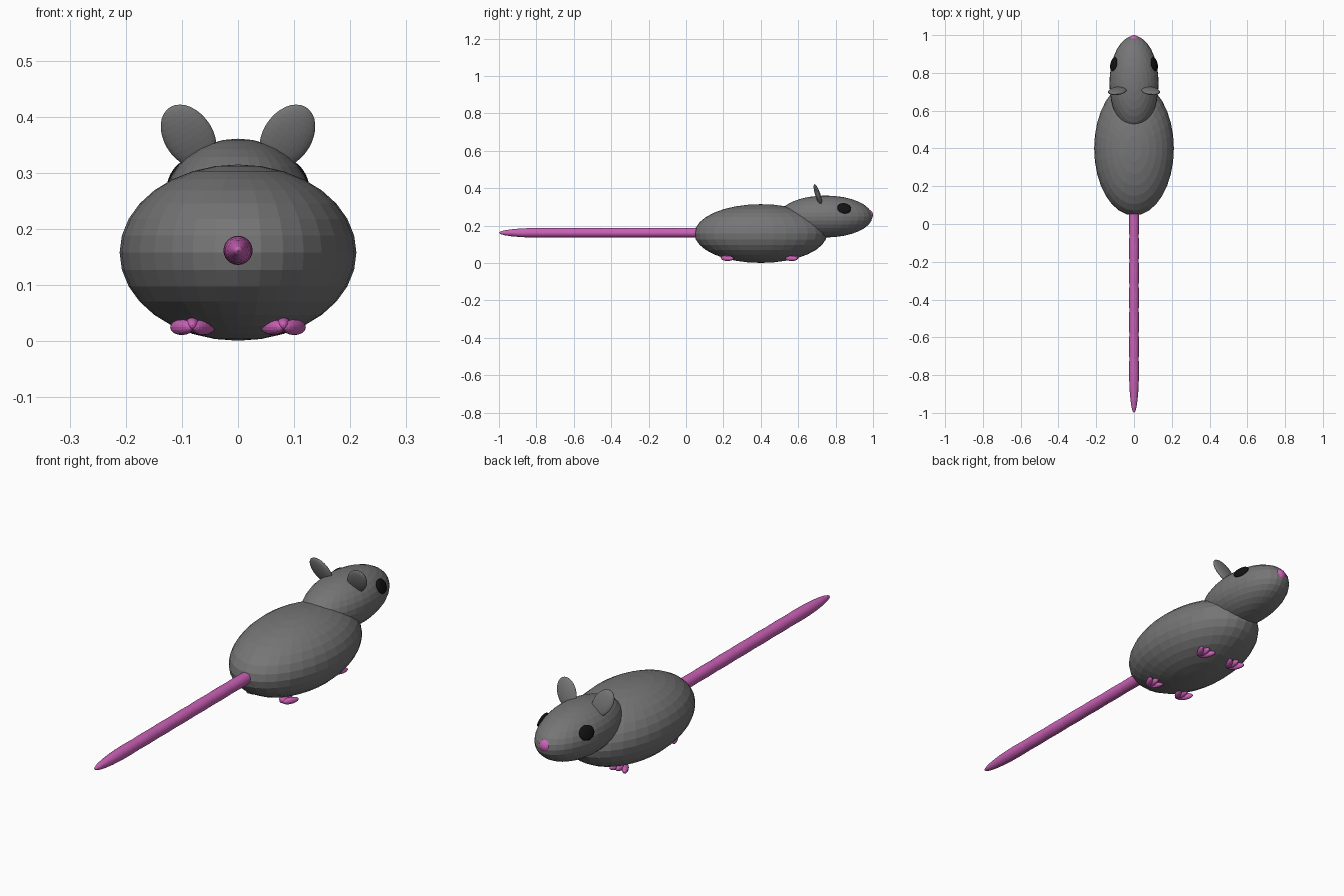
import bpy
import math
from mathutils import Matrix, Vector

if "Cube" in bpy.data.objects:
    bpy.data.objects.remove(bpy.data.objects["Cube"])


def material(name, color):
    m = bpy.data.materials.new(name)
    m.diffuse_color = (*color, 1)
    m.use_nodes = True
    m.node_tree.nodes["Principled BSDF"].inputs["Base Color"].default_value = m.diffuse_color
    return m


GREY = material("grey_fur", (0.18, 0.18, 0.18))
PINK = material("pink_skin", (0.6, 0.12, 0.47))
BLACK = material("black_eye", (0.006, 0.006, 0.006))


def ellipsoid(name, center, radii, mat, axes=None, segments=32, rings=16):
    """Flat-faced ellipsoid; axes is an optional 3x3 rotation."""
    bpy.ops.mesh.primitive_uv_sphere_add(segments=segments, ring_count=rings, radius=1)
    ob = bpy.context.object
    ob.name = name
    rot = (axes or Matrix.Identity(3)).to_4x4()
    ob.data.transform(rot @ Matrix.Diagonal((*radii, 1)))
    ob.location = center
    ob.data.materials.append(mat)
    return ob


def rot(deg, axis):
    return Matrix.Rotation(math.radians(deg), 3, axis)


# Body, head and nose
HEAD_C = Vector((0, 0.746, 0.249))
HEAD_R = Vector((0.13, 0.25, 0.112))
ellipsoid("body", (0, 0.4, 0.158), (0.211, 0.355, 0.157), GREY)
ellipsoid("head", HEAD_C, HEAD_R, GREY)
ellipsoid("nose", (0, 0.97, 0.257), (0.03, 0.03, 0.03), PINK)

# Tail: chain of overlapping long ellipsoids, poles along y
for i in range(7):
    ellipsoid(f"tail_segment_{i + 1}", (0, -0.78 + 0.13 * i, 0.162),
              (0.026, 0.026, 0.22), PINK, rot(90, 'X'), 24, 12)

for side, label in ((-1, "left"), (1, "right")):
    # Ear: flat disc leaning outward and back
    ellipsoid(f"{label}_ear", (side * 0.088, 0.705, 0.365), (0.044, 0.014, 0.064),
              GREY, rot(18, 'X') @ rot(30 * side, 'Y'))

    # Eye: thin disc lying on the head surface
    dy, dz = 0.1, 0.044
    dx = side * HEAD_R.x * math.sqrt(1 - (dy / HEAD_R.y) ** 2 - (dz / HEAD_R.z) ** 2)
    offset = Vector((dx, dy, dz))
    normal = Vector([offset[k] / HEAD_R[k] ** 2 for k in range(3)]).normalized()
    along = (Vector((0, 1, 0)) - normal * normal.y).normalized()
    across = normal.cross(along)
    axes = Matrix((along, across, normal)).transposed()
    ellipsoid(f"{label}_eye", HEAD_C + offset, (0.038, 0.031, 0.011), BLACK, axes)

    # Feet: three toes fanned out
    for y, end in ((0.222, "back"), (0.565, "front")):
        for t in (-1, 0, 1):
            ellipsoid(f"{label}_{end}_toe_{t + 2}",
                      (side * 0.081 + t * 0.019, y, 0.029 if t == 0 else 0.025),
                      (0.013, 0.014, 0.037), PINK,
                      rot(-28 * t, 'Z') @ rot(90, 'X'), 16, 10)
